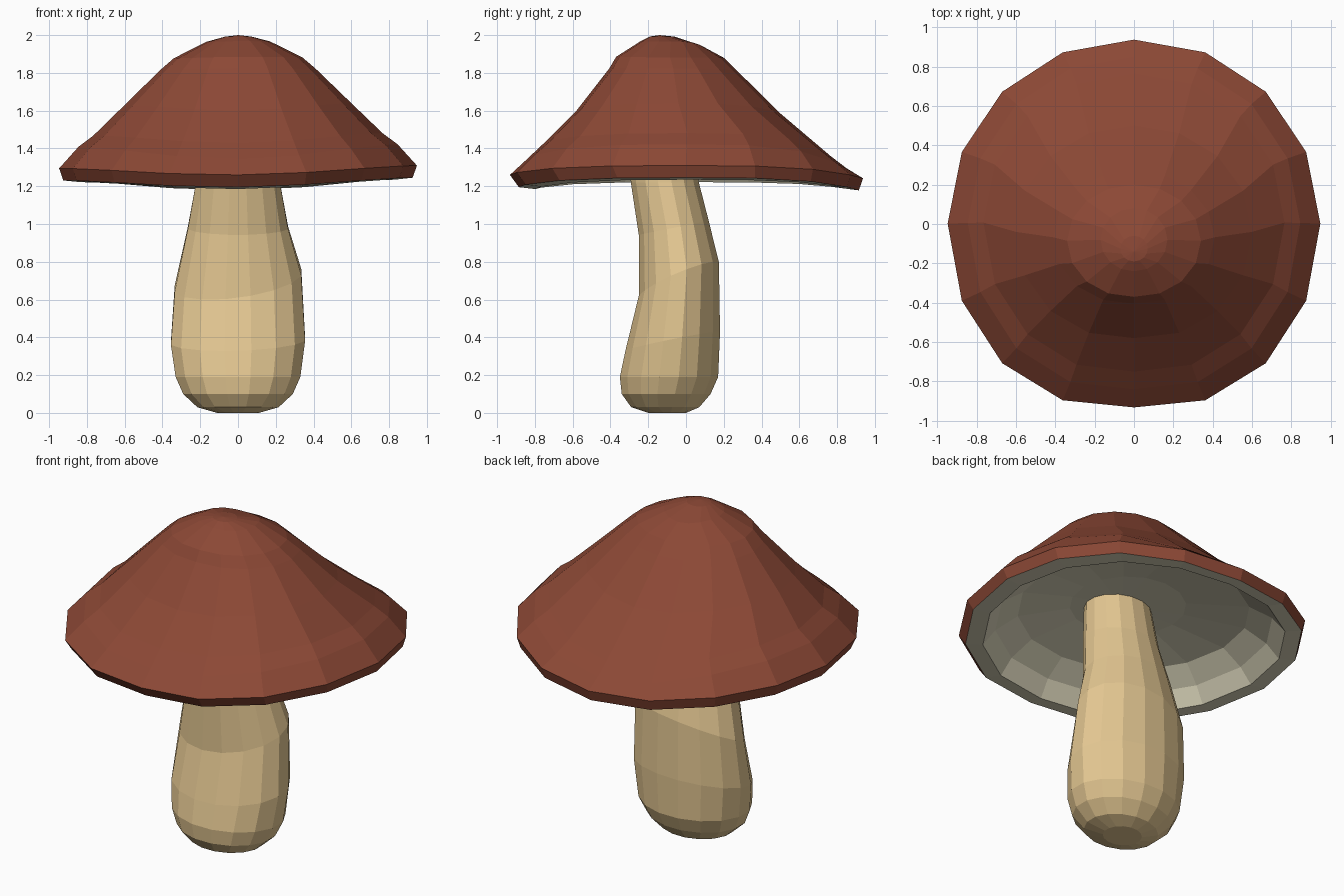
import bpy, bmesh, math

if "Cube" in bpy.data.objects:
    bpy.data.objects.remove(bpy.data.objects["Cube"])


def material(name, rgb):
    m = bpy.data.materials.new(name)
    m.diffuse_color = (*rgb, 1.0)
    m.use_nodes = True
    m.node_tree.nodes["Principled BSDF"].inputs["Base Color"].default_value = m.diffuse_color
    return m


red = material("cap red brown", (0.262, 0.065, 0.036))
grey = material("gill grey", (0.70, 0.66, 0.49))
tan = material("stem tan", (0.77, 0.57, 0.285))


def loft(name, rings, mats, mat_rule):
    """Skin a list of vertex rings; single-point rings become tips."""
    bm = bmesh.new()
    vs = [[bm.verts.new(p) for p in ring] for ring in rings]
    for k, (a, b) in enumerate(zip(vs, vs[1:])):
        n = max(len(a), len(b))
        for i in range(n):
            j = (i + 1) % n
            if len(a) == 1:
                f = bm.faces.new((a[0], b[i], b[j]))
            elif len(b) == 1:
                f = bm.faces.new((a[i], b[0], a[j]))
            else:
                f = bm.faces.new((a[i], b[i], b[j], a[j]))
            f.material_index = mat_rule(k)
    for end in (vs[0], vs[-1]):
        if len(end) > 1:
            bm.faces.new(end)
    bmesh.ops.recalc_face_normals(bm, faces=bm.faces)
    me = bpy.data.meshes.new(name)
    bm.to_mesh(me)
    bm.free()
    for m in mats:
        me.materials.append(m)
    ob = bpy.data.objects.new(name, me)
    bpy.context.collection.objects.link(ob)
    return ob


def cap_ring(rx, y_front, y_back, z_side, z_front, z_back, n=16):
    cy, ry = (y_front + y_back) / 2, (y_back - y_front) / 2
    pts = []
    for i in range(n):
        a = 2 * math.pi * i / n
        c, s = math.cos(a), math.sin(a)
        # the brim stays level at the sides and dips at front and back
        z = z_side + ((z_back if s > 0 else z_front) - z_side) * abs(s) ** 3.5
        # and is a little squarer towards the front
        bulge = (0.01 if s > 0 else -0.055) * abs(math.sin(2 * a)) * rx ** 2
        pts.append((rx * c, cy + ry * s + bulge, z + 0.008 * c * rx))
    return pts


def stem_ring(z, rx, cy, ry, tilt_x=0.0, tilt_y=0.0, n=16):
    pts = []
    for i in range(n):
        a = 2 * math.pi * (i + 0.5) / n
        x, y = rx * 1.02 * math.cos(a), ry * 1.02 * math.sin(a)
        pts.append((x, cy + y, z + tilt_x * x + tilt_y * y))
    return pts


# Cap: outer skin, rim, then hollow gill underside
cap = [[(0, -0.14, 2.0)],
       cap_ring(0.07, -0.19, -0.06, 1.992, 1.993, 1.992),
       cap_ring(0.17, -0.24, 0.08, 1.965, 1.968, 1.945),
       cap_ring(0.34, -0.37, 0.20, 1.88, 1.885, 1.88),
       cap_ring(0.41, -0.405, 0.27, 1.82, 1.825, 1.812),
       cap_ring(0.60, -0.58, 0.50, 1.635, 1.60, 1.585),
       cap_ring(0.765, -0.75, 0.765, 1.475, 1.43, 1.36),
       cap_ring(0.845, -0.84, 0.85, 1.415, 1.345, 1.295),
       cap_ring(0.947, -0.932, 0.937, 1.302, 1.26, 1.242),
       cap_ring(0.925, -0.885, 0.915, 1.238, 1.195, 1.178),
       cap_ring(0.83, -0.80, 0.83, 1.228, 1.185, 1.19),
       cap_ring(0.76, -0.74, 0.76, 1.315, 1.285, 1.285),
       cap_ring(0.64, -0.62, 0.63, 1.395, 1.37, 1.37),
       cap_ring(0.32, -0.37, 0.27, 1.445, 1.445, 1.445),
       [(0, -0.10, 1.46)]]
loft("cap", cap, (red, grey), lambda k: 0 if k < 9 else 1)

# Stem: bulging base, waist leaning back, narrow top buried in the cap
stem = [stem_ring(0.0, 0.11, -0.10, 0.10),
        stem_ring(0.03, 0.215, -0.11, 0.18),
        stem_ring(0.10, 0.29, -0.105, 0.235),
        stem_ring(0.19, 0.33, -0.09, 0.26),
        stem_ring(0.38, 0.355, -0.07, 0.25, 0.03, 0.2),
        stem_ring(0.70, 0.335, -0.038, 0.212, 0.13, 0.42),
        stem_ring(0.98, 0.265, -0.065, 0.185, 0.0, 0.2),
        stem_ring(1.22, 0.222, -0.112, 0.18),
        stem_ring(1.46, 0.195, -0.14, 0.165)]
loft("stem", stem, (tan,), lambda k: 0)
